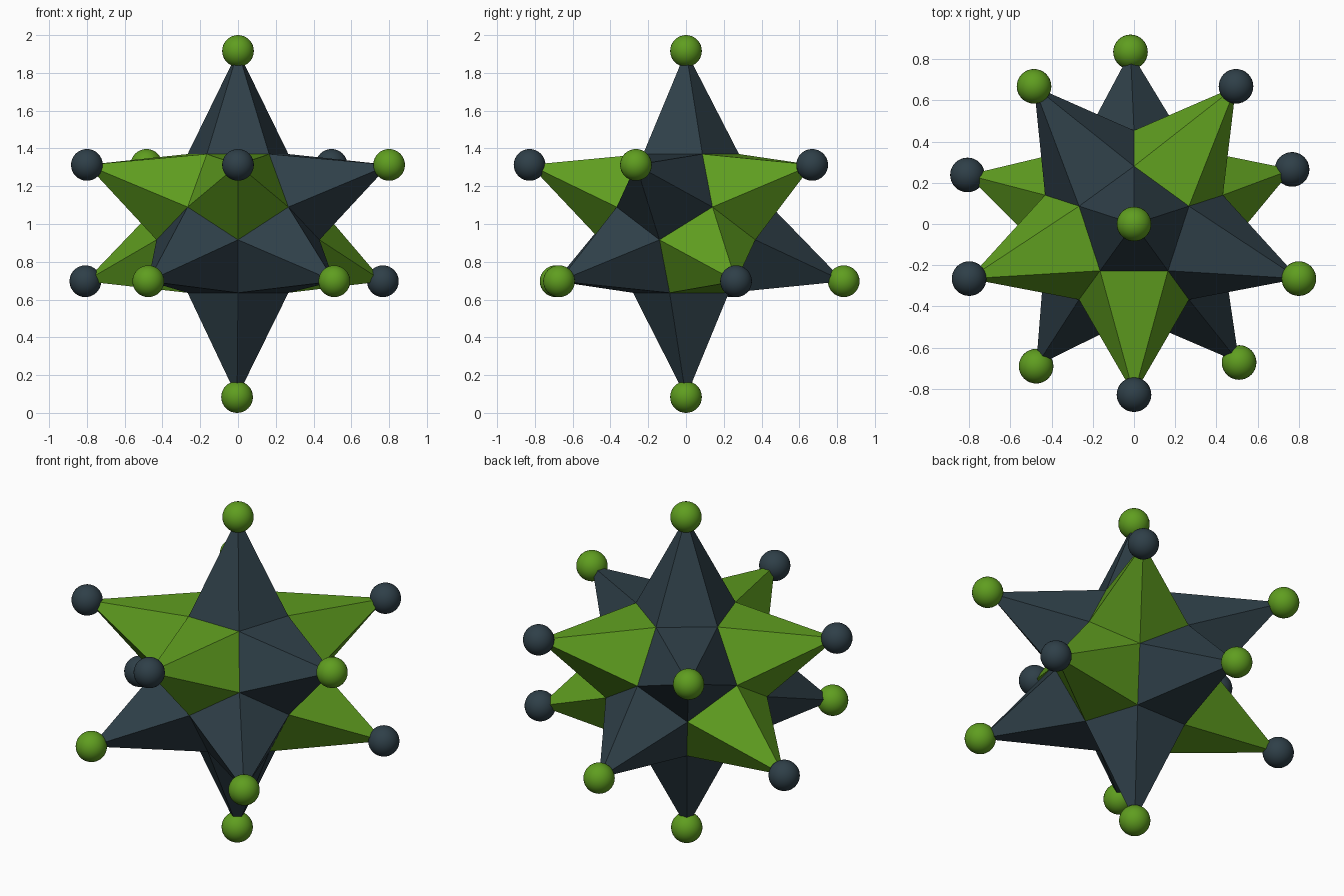
import bpy, bmesh
from math import sin, cos, radians, sqrt, atan2
from mathutils import Vector

if "Cube" in bpy.data.objects:
    bpy.data.objects.remove(bpy.data.objects["Cube"])

CENTER = Vector((0, 0, 1.003))
CORE = 0.462      # circumradius of the dodecahedron the spikes sit on
BALL = 0.084


def material(name, color):
    m = bpy.data.materials.new(name)
    m.diffuse_color = color
    m.use_nodes = True
    m.node_tree.nodes["Principled BSDF"].inputs["Base Color"].default_value = m.diffuse_color
    return m


green = material("green", (0.115, 0.34, 0.014, 1))
dark = material("dark_slate", (0.028, 0.05, 0.065, 1))


def ring(r, z, start):
    return [Vector((r * cos(radians(start + 72 * k)), r * sin(radians(start + 72 * k)), z))
            for k in range(5)]


# Core vertices: four rings of five
core = (ring(0.607 * CORE, 0.795 * CORE, 90) + ring(0.982 * CORE, 0.188 * CORE, 90)
        + ring(0.982 * CORE, -0.188 * CORE, -90) + ring(0.607 * CORE, -0.795 * CORE, -90))


def spike(name, axis, tip, mat):
    # Five-sided pyramid on the core face pointing along axis
    base = sorted(core, key=lambda v: -v.dot(axis))[:5]
    side = axis.orthogonal().normalized()
    up = axis.cross(side)
    base.sort(key=lambda v: atan2(v.dot(up), v.dot(side)))
    bm = bmesh.new()
    b = [bm.verts.new(v + CENTER) for v in base]
    t = bm.verts.new(tip)
    for i in range(5):
        bm.faces.new((b[i], b[(i + 1) % 5], t))
    me = bpy.data.meshes.new(name)
    bm.to_mesh(me)
    bm.free()
    me.materials.append(mat)
    bpy.context.collection.objects.link(bpy.data.objects.new(name, me))


def ball(name, loc, mat):
    bpy.ops.mesh.primitive_uv_sphere_add(segments=32, ring_count=16, radius=BALL, location=loc)
    ob = bpy.context.object
    ob.name = name
    ob.data.materials.append(mat)
    bpy.ops.object.shade_smooth()


# Tip position, spike colour (the ball takes the other colour)
points = [
    ("top", (0, 0, 1.916), dark), ("bottom", (-0.005, 0, 0.084), dark),
    ("upper_front", (0, -0.828, 1.313), green),
    ("upper_right", (0.80, -0.265, 1.313), dark),
    ("upper_back_right", (0.495, 0.668, 1.313), green),
    ("upper_back_left", (-0.485, 0.668, 1.313), dark),
    ("upper_left", (-0.80, -0.265, 1.313), green),
    ("lower_back", (-0.017, 0.835, 0.697), dark),
    ("lower_left", (-0.808, 0.238, 0.697), green),
    ("lower_front_left", (-0.475, -0.69, 0.697), dark),
    ("lower_front_right", (0.51, -0.672, 0.697), dark),
    ("lower_right", (0.767, 0.265, 0.697), green),
]
axes = [Vector((0, 0, 1)), Vector((0, 0, -1))]
axes += ring(2 / sqrt(5), 1 / sqrt(5), -90) + ring(2 / sqrt(5), -1 / sqrt(5), 90)

for axis, (name, tip, mat) in zip(axes, points):
    spike(name + "_spike", axis, Vector(tip), mat)
    ball(name + "_ball", tip, green if mat is dark else dark)
